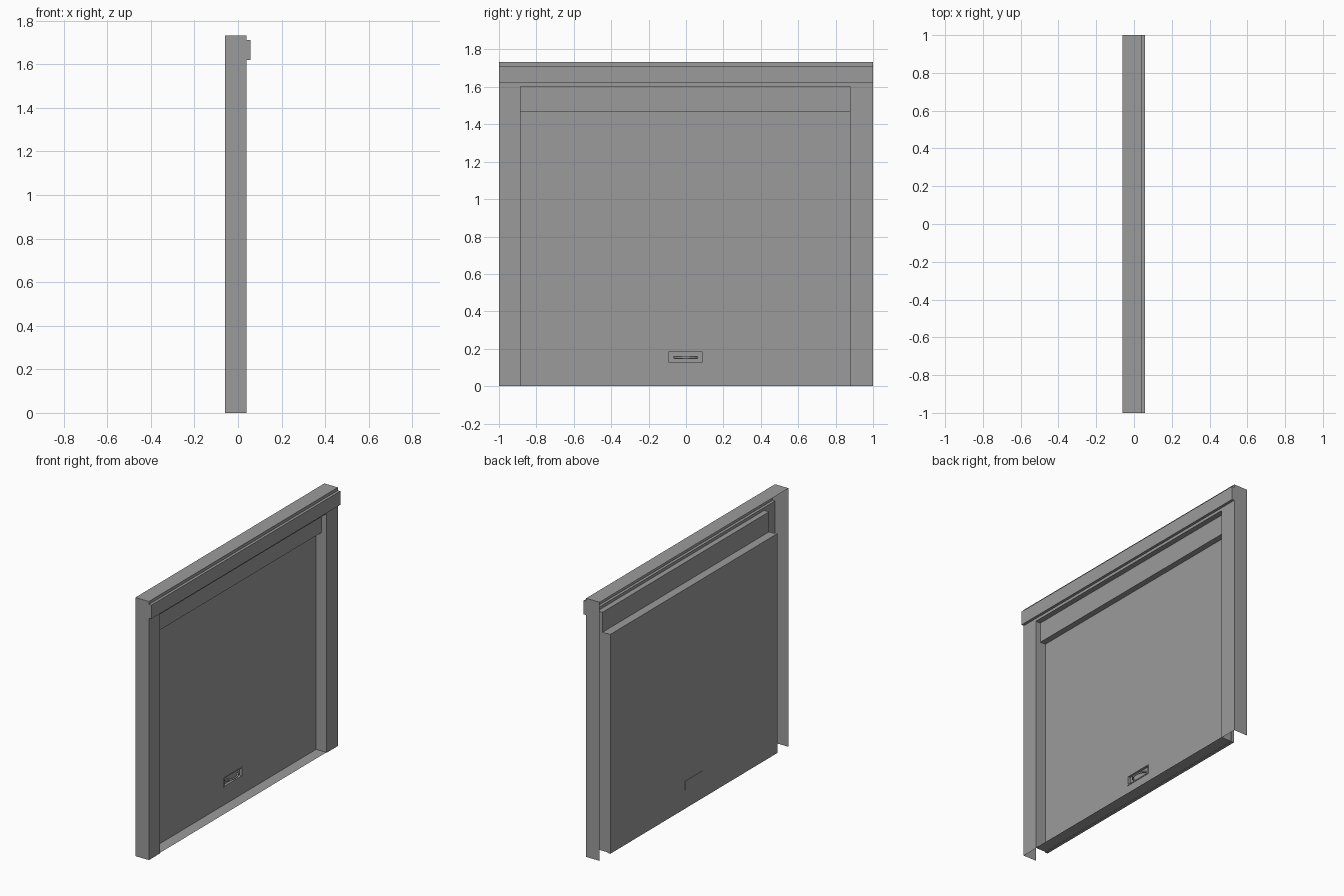
import bpy, bmesh, math

if "Cube" in bpy.data.objects:
    bpy.data.objects.remove(bpy.data.objects["Cube"])

Y0, Y1 = -0.885, 0.878          # sides of the opening
BACK, FRONT, NOSE = -0.06, 0.04, 0.058   # frame depth and fascia front
STEP, PANEL = 0.004, -0.036     # fronts of upper panel and door panel
TOP, UNDER, OPEN, LEDGE, SILL = 1.732, 1.62, 1.601, 1.467, 0.004

GREY = bpy.data.materials.new("dark_grey")
GREY.diffuse_color = (0.33, 0.33, 0.33, 1)
GREY.use_nodes = True
GREY.node_tree.nodes["Principled BSDF"].inputs["Base Color"].default_value = GREY.diffuse_color


def make(name, polys):
    """Mesh of thin folded sheet from a list of polygons."""
    bm = bmesh.new()
    for poly in polys:
        bm.faces.new([bm.verts.new(p) for p in poly])
    bmesh.ops.remove_doubles(bm, verts=bm.verts, dist=1e-5)
    bmesh.ops.recalc_face_normals(bm, faces=bm.faces)
    me = bpy.data.meshes.new(name)
    bm.to_mesh(me)
    bm.free()
    me.materials.append(GREY)
    ob = bpy.data.objects.new(name, me)
    bpy.context.collection.objects.link(ob)
    return ob


def sweep(profile, a, b):
    """Quads from an open (x, z) profile run along y."""
    return [[(p[0], a, p[1]), (p[0], b, p[1]), (q[0], b, q[1]), (q[0], a, q[1])]
            for p, q in zip(profile, profile[1:])]


def side(profile, y):
    return [(x, y, z) for x, z in profile]


def box(name, lo, hi):
    bpy.ops.mesh.primitive_cube_add(size=1, location=[(a + b) / 2 for a, b in zip(lo, hi)])
    ob = bpy.context.object
    ob.name = name
    ob.scale = [b - a for a, b in zip(lo, hi)]
    bpy.ops.object.transform_apply(location=False, rotation=False)
    ob.data.materials.append(GREY)
    return ob


# head of the frame: folded top sheet with projecting fascia
fascia = [(FRONT, 1.712), (NOSE, 1.712), (NOSE, UNDER), (FRONT, UNDER)]
make("head_frame", sweep([(BACK, TOP), (FRONT, TOP)] + fascia, -1, 1)
     + [side(fascia, -1), side(fascia, 1)])

# jambs: end sheet, front face and stepped reveal, open at the back
reveal = [(FRONT, SILL), (FRONT, OPEN), (STEP, OPEN), (STEP, LEDGE),
          (PANEL, LEDGE), (PANEL, SILL)]
for name, end, inner in (("left_jamb", -1, Y0), ("right_jamb", 1, Y1)):
    make(name, [
        side([(BACK, 0), (FRONT, 0), (FRONT, TOP), (BACK, TOP)], end),
        [(FRONT, end, 0), (FRONT, inner, 0), (FRONT, inner, UNDER), (FRONT, end, UNDER)],
        side(reveal, inner)])

# lintel strip, upper panel and soffits
make("upper_panel", sweep([(FRONT, UNDER), (FRONT, OPEN), (STEP, OPEN),
                           (STEP, LEDGE), (PANEL, LEDGE)], Y0, Y1))
# sill
make("sill", sweep([(PANEL, SILL), (FRONT, SILL)], Y0, Y1))

# door slab with a recessed grip pocket, standing slightly proud of the reveal
LIP = 0.003
door = box("door_panel", (-0.056, Y0 - LIP, SILL - LIP), (PANEL, Y1 + LIP, LEDGE + LIP))
cutter = box("pocket_cutter", (-0.05, -0.094, 0.13), (0.0, 0.087, 0.183))
cutter.hide_render = True
cutter.display_type = "WIRE"
mod = door.modifiers.new("pocket", "BOOLEAN")
mod.operation = "DIFFERENCE"
mod.object = cutter

# rim around the pocket
for name, lo, hi in (("rim_bottom", (-0.103, 0.123), (0.095, 0.13)),
                     ("rim_top", (-0.103, 0.183), (0.095, 0.187)),
                     ("rim_left", (-0.103, 0.13), (-0.094, 0.183)),
                     ("rim_right", (0.087, 0.13), (0.095, 0.183))):
    box(name, (PANEL - 0.002,) + lo, (PANEL + 0.003,) + hi)

# backing plate behind the pocket
box("pocket_back_plate", (-0.059, -0.1, 0.126), (-0.055, 0.092, 0.186))

# bowed grip bar
cu = bpy.data.curves.new("grip_bar", "CURVE")
cu.dimensions = "3D"
cu.bevel_depth = 0.006
cu.bevel_resolution = 1
cu.use_fill_caps = True
cu.materials.append(GREY)
sp = cu.splines.new("POLY")
N = 10
sp.points.add(N)
for i in range(N + 1):
    t = math.pi * i / N
    sp.points[i].co = (-0.05 + 0.03 * math.sin(t), -0.002 - 0.06 * math.cos(t), 0.154, 1)
bpy.context.collection.objects.link(bpy.data.objects.new("grip_bar", cu))
